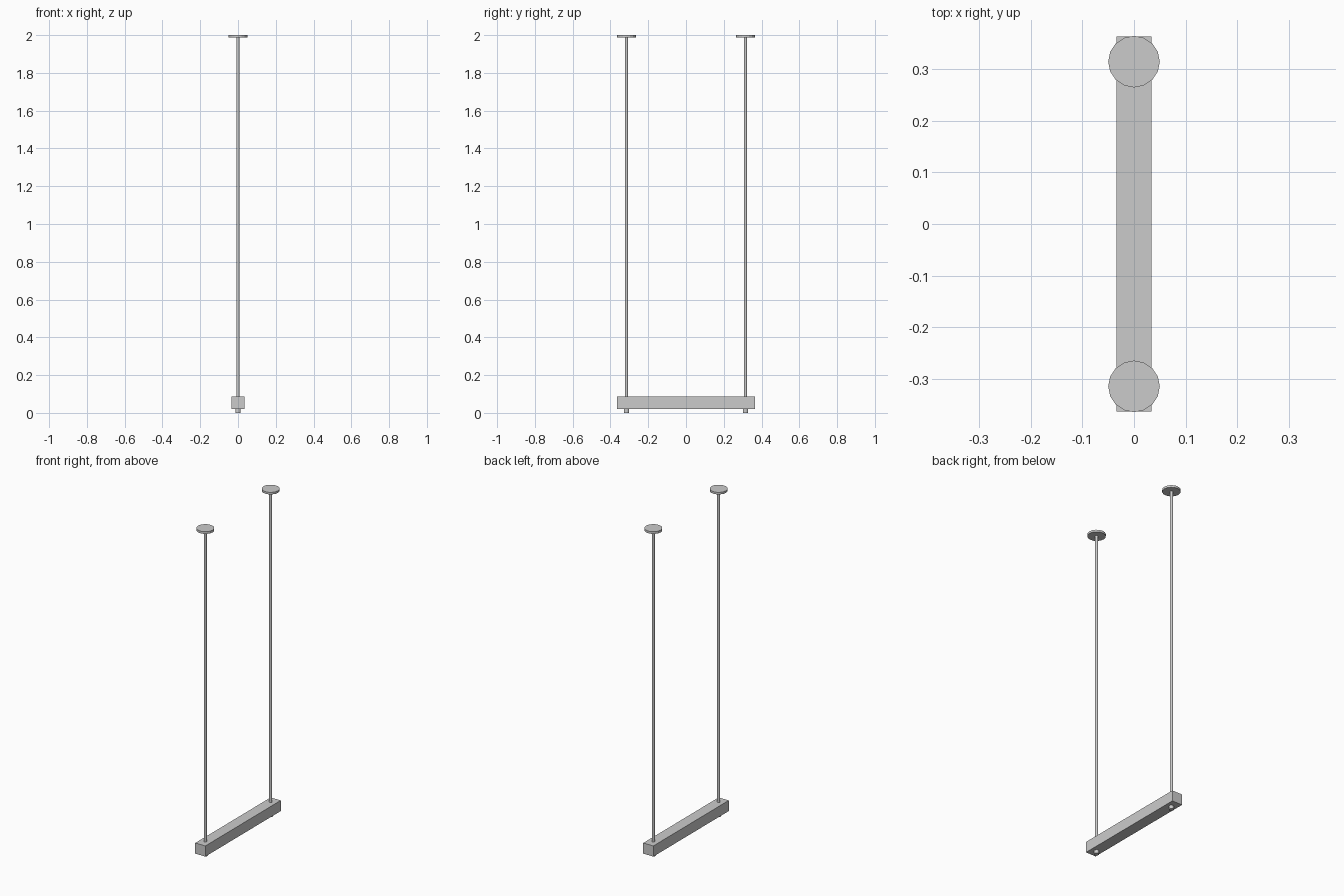
import bpy

if "Cube" in bpy.data.objects:
    bpy.data.objects.remove(bpy.data.objects["Cube"])

SIDES = 16
ROD_Y = 0.315


def cylinder(name, radius, z0, z1, y, sides=SIDES):
    bpy.ops.mesh.primitive_cylinder_add(vertices=sides, radius=radius, depth=z1 - z0,
                                        location=(0, y, (z0 + z1) / 2))
    ob = bpy.context.object
    ob.name = name
    return ob


# Horizontal bar
bpy.ops.mesh.primitive_cube_add(size=1, location=(0, 0, 0.0535))
bar = bpy.context.object
bar.name = "light_bar"
bar.scale = (0.068, 0.728, 0.065)
bpy.ops.object.transform_apply(location=False, rotation=False, scale=True)

# Two hanging rods, each with a ceiling plate and an end nut under the bar
for label, y in (("front", -ROD_Y), ("back", ROD_Y)):
    cylinder(label + "_ceiling_plate", 0.05, 1.987, 2.0, y)
    cylinder(label + "_rod", 0.0085, 0.01, 1.99, y)
    cylinder(label + "_end_nut", 0.0135, 0.0, 0.022, y)
